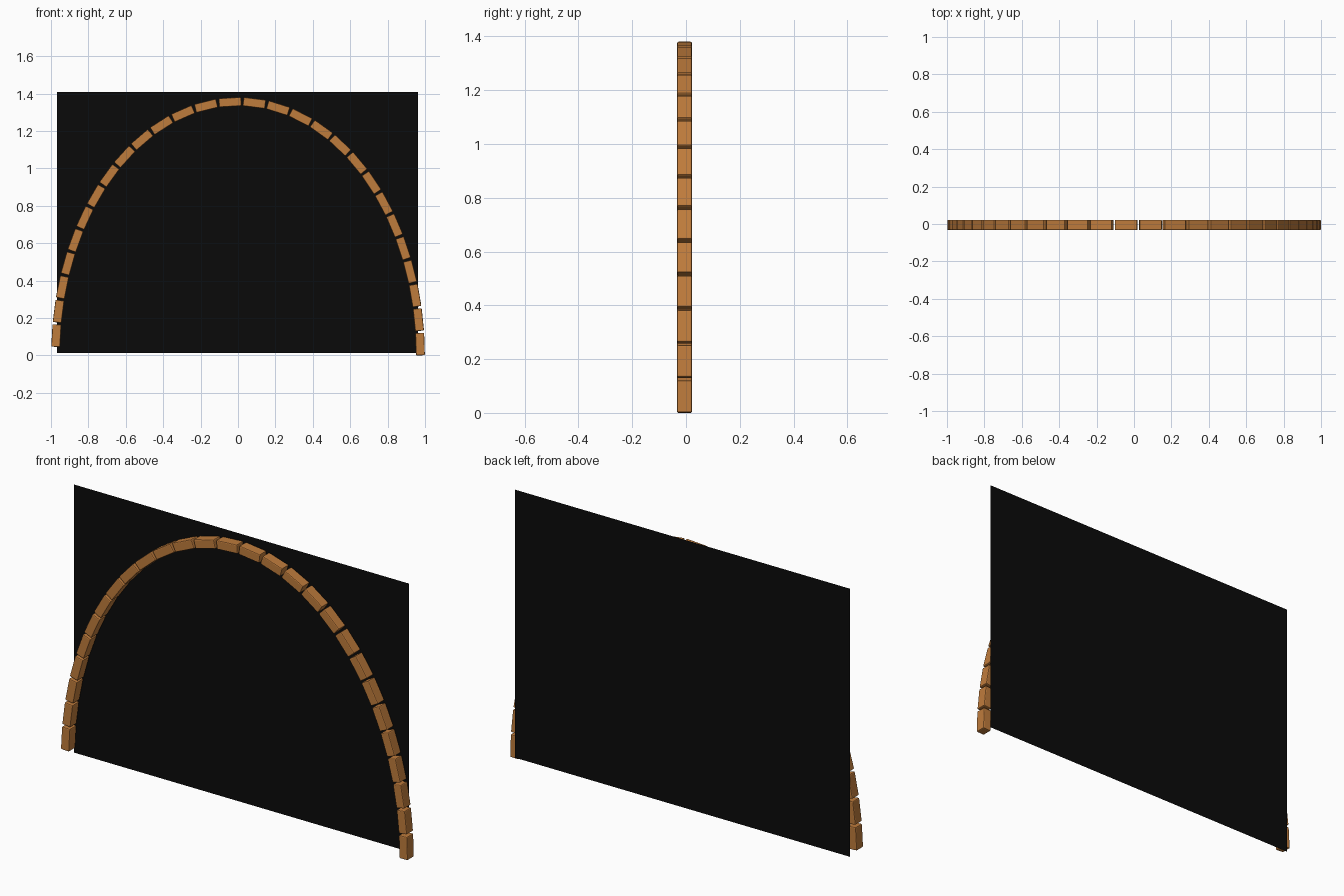
import bpy, bmesh, math
from mathutils import Vector

if "Cube" in bpy.data.objects:
    bpy.data.objects.remove(bpy.data.objects["Cube"])

A, B = 0.9755, 1.3575          # centreline half-width and height of the arch
COUNT, PITCH, LENGTH = 28, 0.1305, 0.1195
THICK, DEPTH, Y = 0.047, 0.055, -0.0055


def material(name, color):
    m = bpy.data.materials.new(name)
    m.diffuse_color = color
    m.use_nodes = True
    m.node_tree.nodes["Principled BSDF"].inputs["Base Color"].default_value = m.diffuse_color
    return m


# arc-length table of the half ellipse, starting at the right foot
N = 4000
pts = [Vector((A * math.cos(math.pi * i / N), Y, B * math.sin(math.pi * i / N)))
       for i in range(N + 1)]
lengths = [0.0]
for p, q in zip(pts, pts[1:]):
    lengths.append(lengths[-1] + (q - p).length)


def point_at(s):
    i = next((k for k, d in enumerate(lengths) if d >= s), N)
    return pts[i]


# one brick with softened edges: x along the arch, z across it
bm = bmesh.new()
bmesh.ops.create_cube(bm, size=1)
bmesh.ops.scale(bm, vec=(LENGTH, DEPTH, THICK), verts=bm.verts)
bmesh.ops.bevel(bm, geom=bm.edges[:], offset=0.005, segments=2,
                profile=0.5, affect='EDGES')
brick_mesh = bpy.data.meshes.new("brick")
bm.to_mesh(brick_mesh)
bm.free()
brick_mesh.materials.append(material("brick_orange", (0.52, 0.2, 0.045, 1)))

# bricks laid along the arch
for i in range(COUNT):
    p = point_at(i * PITCH)
    q = point_at(i * PITCH + LENGTH)
    d = q - p
    brick = bpy.data.objects.new(f"arch_brick_{i + 1}", brick_mesh)
    brick.location = (p + q) / 2
    brick.rotation_euler = (0, -math.atan2(d.z, d.x), 0)
    bpy.context.collection.objects.link(brick)

# flat black panel behind the arch
panel_mesh = bpy.data.meshes.new("back_panel")
x0, x1, z0, z1, yb = -0.968, 0.962, 0.012, 1.407, 0.033
panel_mesh.from_pydata([(x0, yb, z0), (x1, yb, z0), (x1, yb, z1), (x0, yb, z1)],
                       [], [(0, 1, 2, 3)])
panel_mesh.materials.append(material("black", (0.003, 0.003, 0.003, 1)))
panel = bpy.data.objects.new("back_panel", panel_mesh)
bpy.context.collection.objects.link(panel)
